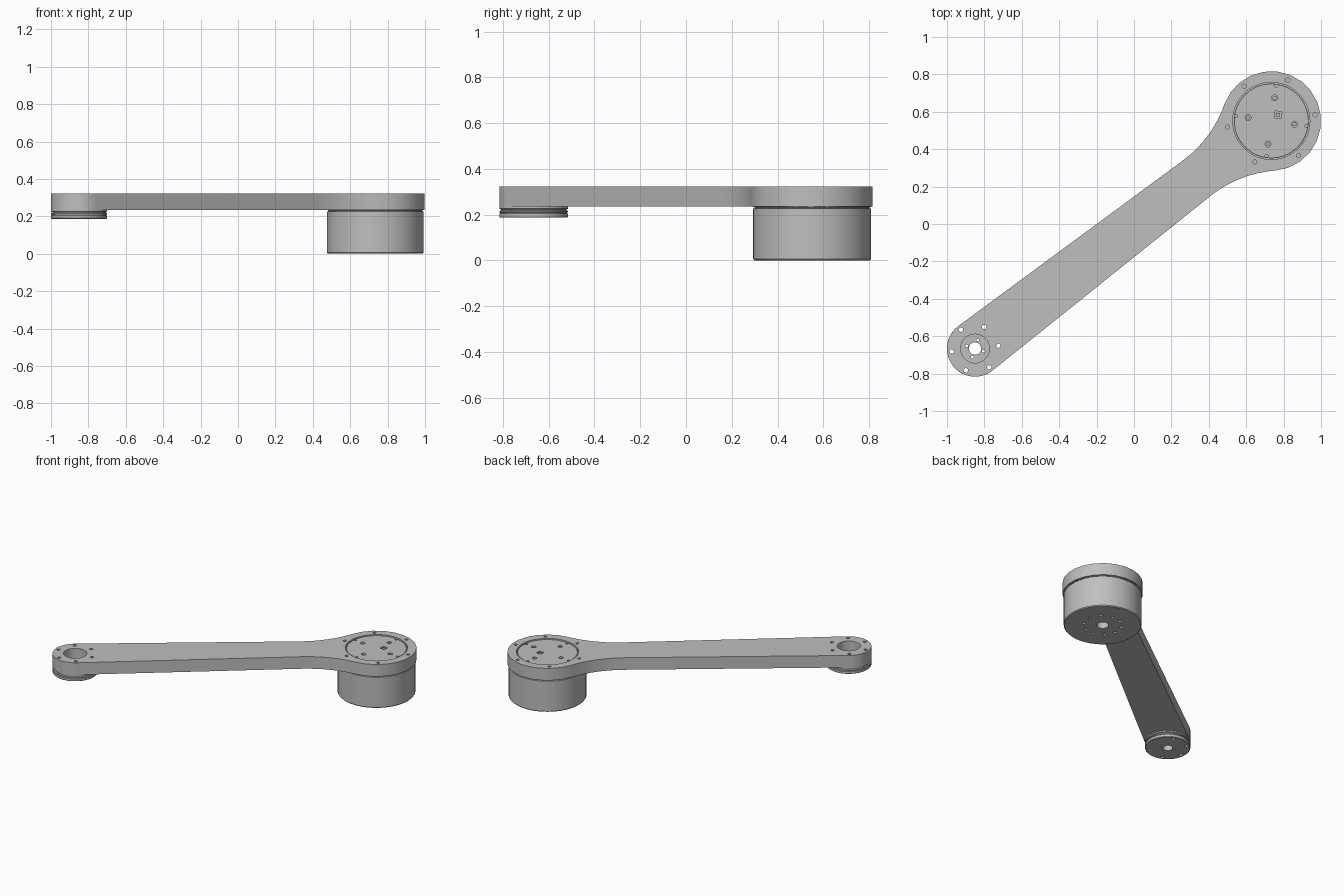
import bpy
import bmesh
from math import sin, cos, pi, radians, atan2, hypot

cube = bpy.data.objects.get("Cube")
if cube:
    bpy.data.objects.remove(cube, do_unlink=True)

metal = bpy.data.materials.new("brushed grey metal")
metal.use_nodes = True
grey = (0.52, 0.52, 0.52, 1)
metal.diffuse_color = grey
metal.node_tree.nodes["Principled BSDF"].inputs["Base Color"].default_value = grey

# Joint centres and main sizes
SMALL = (-0.85, -0.666)
LARGE = (0.734, 0.551)
SMALL_R, LARGE_R = 0.15, 0.266
ARM_BOTTOM, ARM_TOP = 0.235, 0.323
LENGTH = hypot(LARGE[0] - SMALL[0], LARGE[1] - SMALL[1])
HEADING = atan2(LARGE[1] - SMALL[1], LARGE[0] - SMALL[0])


def arc(cx, cy, r, start, end, steps):
    return [(cx + r * cos(start + (end - start) * i / steps),
             cy + r * sin(start + (end - start) * i / steps)) for i in range(steps + 1)]


def circle(centre, r, n, turn=0.0):
    return arc(centre[0], centre[1], r, turn, turn + 2 * pi, n)[:-1]


def loft(bm, layers):
    """Closed solid through counter-clockwise rings given as (points, z), bottom to top."""
    rings = [[bm.verts.new((x, y, z)) for x, y in pts] for pts, z in layers]
    for low, high in zip(rings, rings[1:]):
        for i in range(len(low)):
            j = (i + 1) % len(low)
            bm.faces.new((low[i], low[j], high[j], high[i]))
    bm.faces.new(rings[0][::-1])
    bm.faces.new(rings[-1])


def make(name, solids):
    bm = bmesh.new()
    for layers in solids:
        loft(bm, layers)
    mesh = bpy.data.meshes.new(name)
    bm.to_mesh(mesh)
    bm.free()
    mesh.materials.append(metal)
    obj = bpy.data.objects.new(name, mesh)
    bpy.context.collection.objects.link(obj)
    return obj


def turned(centre, profile, n=64):
    return [(circle(centre, r, n), z) for r, z in profile]


def drill(centre, r, low, high, n=20, turn=0.0):
    return [(circle(centre, r, n, turn), low), (circle(centre, r, n, turn), high)]


def drill_ring(centre, ring_r, count, turn, r, low, high):
    spots = circle(centre, ring_r, count, radians(turn))
    return [drill(spot, r, low, high, 12) for spot in spots]


def cut(obj, solids):
    cutter = make(obj.name + "_cutter", solids)
    cutter.hide_render = True
    mod = obj.modifiers.new("holes", "BOOLEAN")
    mod.operation = "DIFFERENCE"
    mod.solver = "EXACT"
    mod.object = cutter
    bpy.context.view_layer.update()
    graph = bpy.context.evaluated_depsgraph_get()
    result = bpy.data.meshes.new_from_object(obj.evaluated_get(graph))
    obj.modifiers.clear()
    obj.data = result
    bpy.data.objects.remove(cutter, do_unlink=True)


def smooth(obj):
    bpy.ops.object.select_all(action="DESELECT")
    obj.select_set(True)
    bpy.context.view_layer.objects.active = obj
    bpy.ops.object.shade_smooth_by_angle(angle=radians(30))


# Link arm outline: small round end, tapered bar, flared neck, large round end
neck_s, neck_t, fillet = -0.492, 0.12, 0.636
neck_angle = atan2(neck_t + fillet, neck_s)
side = arc(-LENGTH, 0, SMALL_R, pi, pi / 2, 12)
side += arc(neck_s, neck_t + fillet, fillet, -pi / 2, neck_angle - pi, 8)
side += arc(0, 0, LARGE_R, neck_angle, 0, 8)[1:]
outline = side + [(s, -t) for s, t in side[-2:0:-1]]
outline = [(LARGE[0] + s * cos(HEADING) - t * sin(HEADING),
            LARGE[1] + s * sin(HEADING) + t * cos(HEADING)) for s, t in outline][::-1]
arm = make("link_arm", [[(outline, ARM_BOTTOM), (outline, ARM_TOP)]])
cut(arm, [drill(LARGE, 0.206, 0.2, 0.4, 64), drill(SMALL, 0.077, 0.2, 0.4, 40)]
    + drill_ring(SMALL, 0.126, 6, 7, 0.012, 0.2, 0.4)
    + drill_ring(LARGE, 0.236, 6, 8, 0.011, 0.29, 0.4))

# Motor housing under the large end, with a shadow groove below the arm
housing = make("motor_housing", [turned(LARGE, [
    (0.252, 0), (0.2575, 0.006), (0.2575, 0.226), (0.25, 0.228),
    (0.25, 0.232), (0.2575, 0.233), (0.2575, 0.236)], 72)])
cut(housing, [drill(LARGE, 0.04, -0.1, 0.06, 32)]
    + drill_ring(LARGE, 0.125, 10, 8, 0.011, -0.1, 0.03))

# Round cover set into the arm
cover = make("motor_cover", [turned(LARGE, [(0.2, 0.232), (0.2, 0.316), (0.198, 0.318)])])
mark = (LARGE[0] + 0.036, LARGE[1] + 0.033)
cut(cover, drill_ring(LARGE, 0.125, 4, -8, 0.016, 0.28, 0.4)
    + drill_ring(LARGE, 0.19, 4, -8, 0.009, 0.29, 0.4)
    + [drill(mark, 0.026, 0.305, 0.4, 4, HEADING)])

# Screw heads down in the cover holes, and the connector pin
screws = make("cover_screws", [drill(p, 0.011, 0.27, 0.3, 12)
                               for p in circle(LARGE, 0.125, 4, radians(-8))])
pin = make("connector_pin", [drill(mark, 0.014, 0.3, 0.315, 4, HEADING)])

# Grooved output flange under the small end
flange = make("output_flange", [turned(SMALL, [
    (0.147, 0.187), (0.15, 0.19), (0.15, 0.204), (0.146, 0.206), (0.146, 0.209),
    (0.15, 0.211), (0.15, 0.216), (0.143, 0.219), (0.143, 0.223),
    (0.15, 0.226), (0.15, 0.236)])])
cut(flange, [drill(SMALL, 0.077, 0.1, 0.19, 40), drill(SMALL, 0.033, 0.18, 0.3, 32)]
    + drill_ring(SMALL, 0.126, 6, 7, 0.012, 0.1, 0.3)
    + drill_ring(SMALL, 0.047, 4, -18, 0.008, 0.18, 0.3))

for part in (arm, housing, cover, screws, pin, flange):
    smooth(part)
